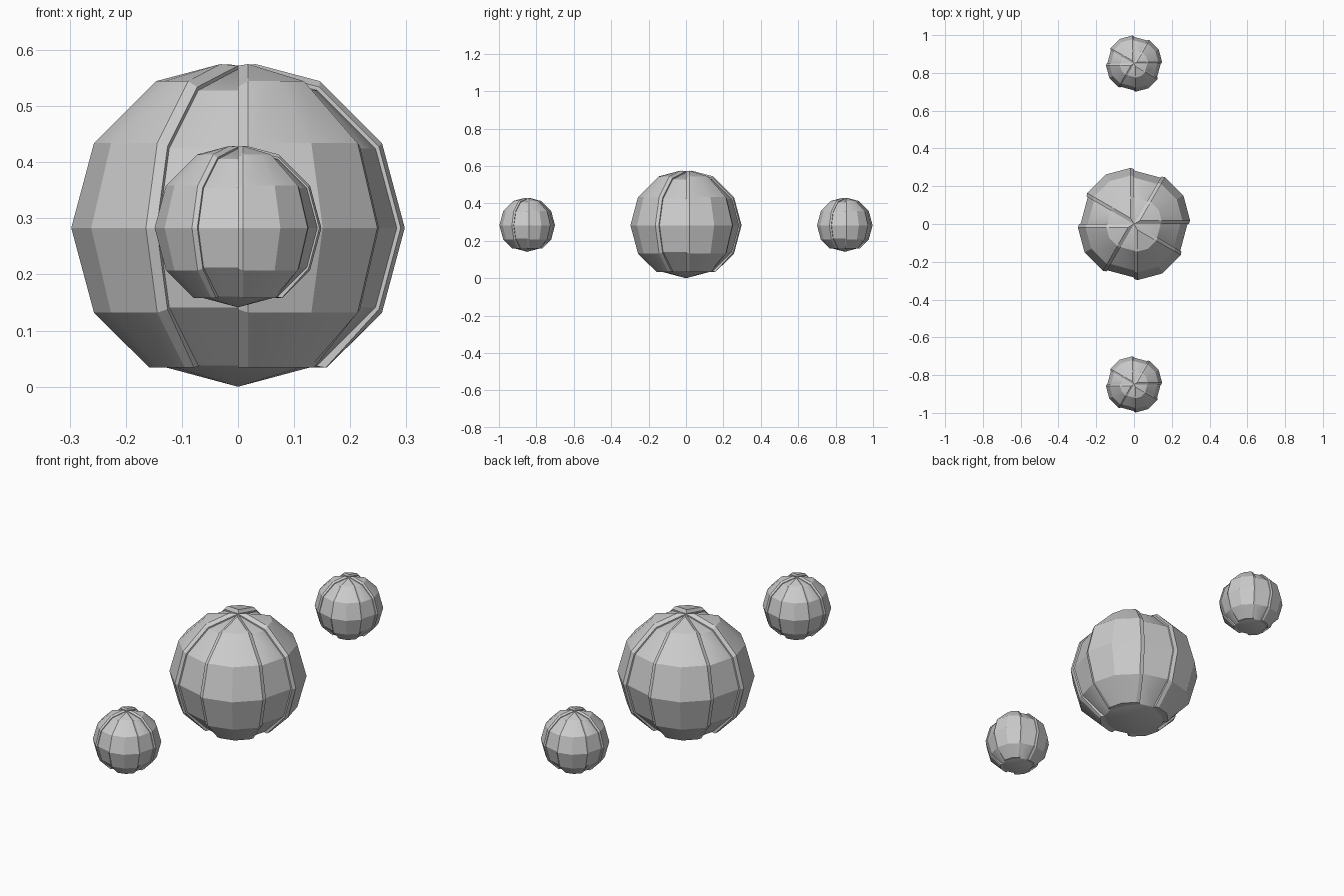
import bpy, bmesh
from math import radians, cos, sin
from mathutils import Matrix, Vector

if "Cube" in bpy.data.objects:
    bpy.data.objects.remove(bpy.data.objects["Cube"])

CENTRE_Z = 0.283
CORE_R = 0.283          # inner ball radius
LIP = 0.018             # width of the chamfered plate border
WALL = 0.290 / 0.302    # height of plate wall relative to outer skin
# outer skin profile of a plate (radius, height), bottom to top
PROFILE = [(0.163, -0.249), (0.2615, -0.151), (0.302, 0.0),
           (0.2615, 0.151), (0.151, 0.2615), (0.036, 0.292)]
BASE = [(0.139, -0.246), (0.2425, -0.14), (0.28, 0.0),
        (0.2425, 0.14), (0.14, 0.2425), (0.0, 0.28)]


def finish(name, bm, location, scale):
    bmesh.ops.remove_doubles(bm, verts=bm.verts, dist=1e-5)
    bmesh.ops.recalc_face_normals(bm, faces=bm.faces)
    mesh = bpy.data.meshes.new(name)
    bm.to_mesh(mesh)
    bm.free()
    ob = bpy.data.objects.new(name, mesh)
    bpy.context.collection.objects.link(ob)
    ob.location = location
    ob.scale = (scale,) * 3
    bpy.ops.object.select_all(action='DESELECT')
    ob.select_set(True)
    bpy.context.view_layer.objects.active = ob
    bpy.ops.object.shade_smooth_by_angle(angle=radians(25))


def plate_row(i):
    """One horizontal row of a 60 degree plate, from one base to the other."""
    (r, z), (rb, zb) = PROFILE[i], BASE[i]
    top = i == len(PROFILE) - 1
    wr, wz = (0, 0.289) if top else (r * WALL, z if i == 0 else z * WALL)
    base, wall = Vector((rb, 0, zb)), Vector((wr, 0, wz))
    mid = Vector((r * cos(radians(30)), r * sin(radians(30)), z))
    t = min(1, LIP / mid.y)
    edge = Vector((r, 0, z)).lerp(mid, t)
    # reflect across the 30 degree plane
    c, s = cos(radians(60)), sin(radians(60))
    flip = lambda v: Vector((c * v.x + s * v.y, s * v.x - c * v.y, v.z))
    return [base, wall, edge, mid, flip(edge), flip(wall), flip(base)]


def add_plate(name, turn, location, scale):
    bm = bmesh.new()
    rot = Matrix.Rotation(radians(turn), 4, 'Z')
    rows = [[bm.verts.new(rot @ v) for v in plate_row(i)] for i in range(len(PROFILE))]
    for a, b in zip(rows, rows[1:]):
        for k in range(6):
            bm.faces.new((a[k], a[k + 1], b[k + 1], b[k]))
    bm.faces.new(rows[0])  # flat underside
    finish(name, bm, location, scale)


def add_ball(name, y, scale):
    location = (0, y, CENTRE_Z)
    # inner core
    bm = bmesh.new()
    bmesh.ops.create_uvsphere(bm, u_segments=12, v_segments=6, radius=CORE_R)
    finish(name + "_core", bm, location, scale)
    # four raised plates
    for k in range(4):
        add_plate(f"{name}_plate_{k + 1}", 90 * k, location, scale)


add_ball("large_ball", 0, 1)
add_ball("front_ball", -0.849, 0.5)
add_ball("back_ball", 0.849, 0.5)
